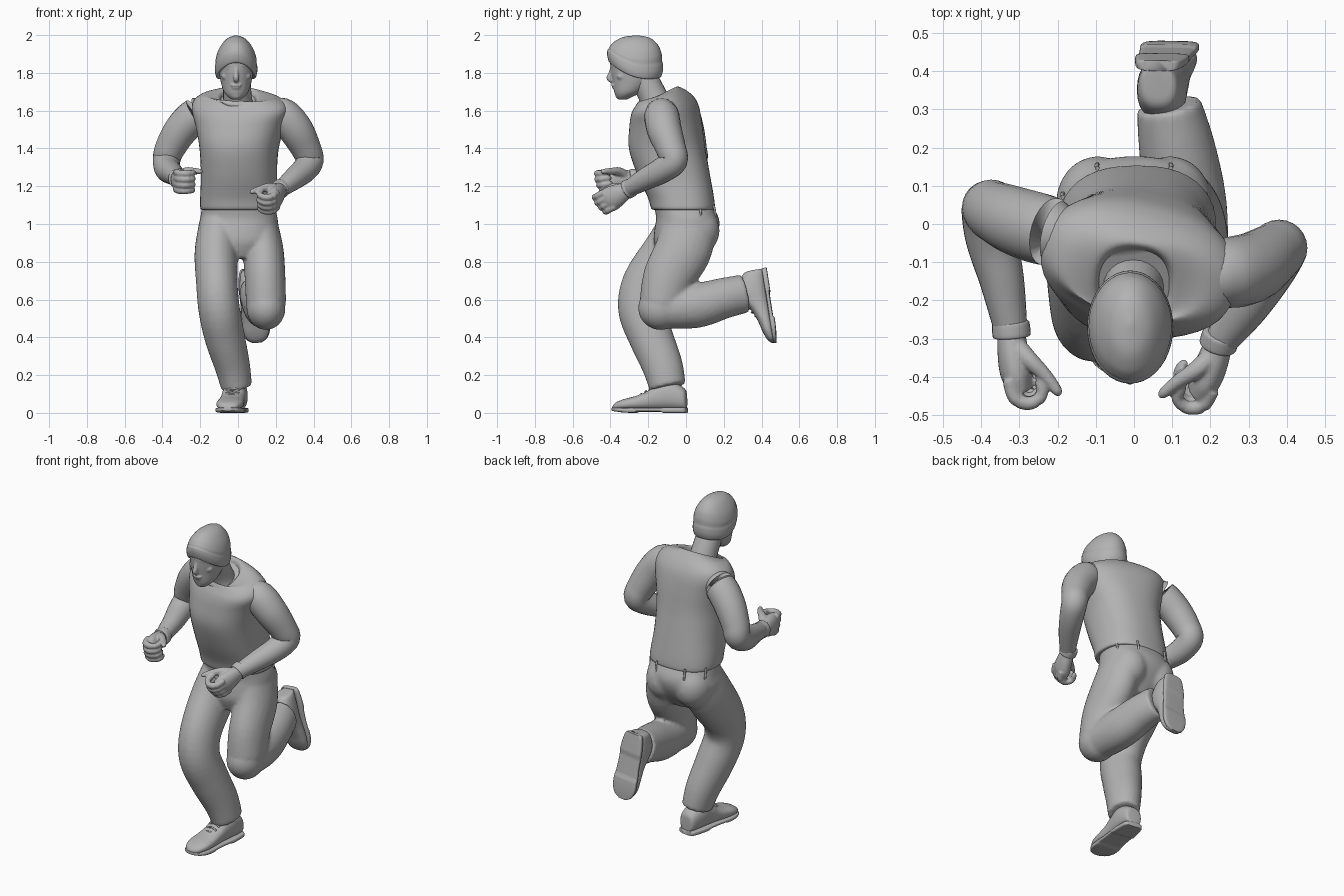
import bpy, bmesh, math
from mathutils import Vector, Matrix

cube = bpy.data.objects.get("Cube")
if cube:
    bpy.data.objects.remove(cube, do_unlink=True)

grey = bpy.data.materials.new("plain grey")
grey.use_nodes = True
grey.diffuse_color = (0.45, 0.45, 0.45, 1)
grey.node_tree.nodes["Principled BSDF"].inputs["Base Color"].default_value = (0.45, 0.45, 0.45, 1)


def finish(name, bm):
    bmesh.ops.recalc_face_normals(bm, faces=bm.faces)
    mesh = bpy.data.meshes.new(name)
    bm.to_mesh(mesh)
    bm.free()
    mesh.shade_smooth()
    mesh.set_sharp_from_angle(angle=math.radians(50))
    mesh.materials.append(grey)
    obj = bpy.data.objects.new(name, mesh)
    bpy.context.collection.objects.link(obj)
    return obj


def dense(rows, steps=5):
    """Smooth in-between rows through the given ones."""
    out = []
    for i in range(len(rows) - 1):
        quad = [rows[max(i - 1, 0)], rows[i], rows[i + 1], rows[min(i + 2, len(rows) - 1)]]
        for s in range(steps):
            t = s / steps
            out.append([b + 0.5 * t * (c - a + t * (2*a - 5*b + 4*c - d + t * (3*(b - c) + d - a)))
                        for a, b, c, d in zip(*quad)])
    return out + [list(rows[-1])]


def oval(n, power):
    for k in range(n):
        c, s = math.cos(math.tau * k / n), math.sin(math.tau * k / n)
        yield (math.copysign(abs(c) ** (2 / power), c), math.copysign(abs(s) ** (2 / power), s))


def skin(name, rings, matrix=None):
    bm = bmesh.new()
    loops = [[bm.verts.new(p) for p in ring] for ring in rings]
    n = len(loops[0])
    for a, b in zip(loops, loops[1:]):
        for k in range(n):
            bm.faces.new((a[k], a[(k + 1) % n], b[(k + 1) % n], b[k]))
    bm.faces.new(loops[0])
    bm.faces.new(loops[-1])
    if matrix:
        bm.transform(matrix)
    return finish(name, bm)


def tube(name, rows, n=24, matrix=None):
    """Rows: x, y, z, side radius, depth radius; rings follow the path."""
    rows = dense([r if len(r) == 5 else (*r, r[3]) for r in rows])
    pts = [Vector(r[:3]) for r in rows]
    rings = []
    for i, r in enumerate(rows):
        t = (pts[min(i + 1, len(pts) - 1)] - pts[max(i - 1, 0)]).normalized()
        ref = Vector((1, 0, 0)) if abs(t.x) < 0.85 else Vector((0, 0, 1))
        a = (ref - t * ref.dot(t)).normalized()
        b = t.cross(a)
        rings.append([pts[i] + a * r[3] * u + b * r[4] * v for u, v in oval(n, 2)])
    return skin(name, rings, matrix)


def stack(name, rows, n=40, power=2, droop=0):
    """Rows: z, x, y, half width, half depth, twist in degrees, forward rise."""
    rings = []
    for z, x, y, rx, ry, twist, rise in dense(rows):
        turn = Matrix.Rotation(math.radians(twist), 3, 'Z')
        ring = [turn @ Vector((rx * u, ry * v, 0)) for u, v in oval(n, power)]
        rings.append([Vector((x + p.x, y + p.y, z - rise * p.y - droop * p.x * p.x)) for p in ring])
    return skin(name, rings)


def ball(name, centre, radii):
    bm = bmesh.new()
    bmesh.ops.create_uvsphere(bm, u_segments=24, v_segments=14, radius=1,
                              matrix=Matrix.LocRotScale(Vector(centre), None, Vector(radii)))
    return finish(name, bm)


def fuse(name, parts, voxel, smooth):
    """Blend overlapping parts into one soft surface."""
    bm = bmesh.new()
    for part in parts:
        bm.from_mesh(part.data)
        bpy.data.objects.remove(part, do_unlink=True)
    obj = finish(name, bm)
    mod = obj.modifiers.new("blend", 'REMESH')
    mod.mode, mod.voxel_size, mod.use_smooth_shade = 'VOXEL', voxel, True
    mod = obj.modifiers.new("soften", 'SMOOTH')
    mod.factor, mod.iterations = 0.5, smooth


# Trousers: hips, standing right leg, bent left leg
hips = stack("hips", [(1.1, 0, -.015, .19, .155, 0, 0), (1.03, .005, .008, .205, .166, 0, 0),
                      (.97, 0, .003, .212, .17, 0, 0), (.9, 0, -.015, .195, .155, 0, 0),
                      (.82, 0, -.03, .11, .11, 0, 0)], power=2.3)
right_leg = tube("right_leg", [(-.1, .01, 1, .105, .145), (-.115, -.08, .85, .115, .148),
                               (-.112, -.2, .69, .11, .135), (-.1, -.235, .55, .11, .125),
                               (-.07, -.185, .4, .107, .118), (-.03, -.125, .25, .094, .108),
                               (-.007, -.097, .135, .082, .097)])
thigh = tube("thigh", [(.11, .02, 1, .1, .145), (.133, -.015, .86, .108, .15),
                       (.143, -.09, .72, .108, .137), (.148, -.13, .58, .106, .118)])
knee = ball("knee", (.148, -.135, .555), (.104, .119, .116))
shin = tube("shin", [(.148, -.13, .555, .1, .108), (.135, .05, .567, .108, .118),
                     (.112, .2, .607, .1, .108), (.09, .312, .632, .085, .102)])
seat = [ball("seat", (x, .053, .965), (.11, .125, .13)) for x in (-.095, .095)]
fuse("trousers", [hips, right_leg, thigh, knee, shin] + seat, .011, 5)
for angle in (-120, -55, 25, 62, 118, 155):
    a = math.radians(angle)
    x, y = .205 * math.cos(a), .165 * math.sin(a)
    tube("belt_loop", [(x, y, 1.1, .006), (x * 1.01, y * 1.01 + .006, 1.07, .006), (x, y + .01, 1.035, .006)], 8)

# Sleeveless pullover, leaning forward and twisted at the shoulders
stack("pullover", [(1.075, .008, -.014, .195, .158, 0, 0), (1.085, .008, -.016, .207, .169, 0, 0),
                   (1.14, .006, -.027, .206, .175, 0, 0), (1.26, .005, -.065, .201, .192, -3, 0),
                   (1.4, .006, -.1, .208, .2, -8, 0), (1.52, .012, -.107, .235, .185, -13, -.03),
                   (1.6, .014, -.11, .26, .165, -15, -.1), (1.65, .01, -.113, .247, .138, -15, -.16),
                   (1.68, .005, -.127, .195, .115, -12, -.25), (1.68, 0, -.148, .125, .105, -8, -.45),
                   (1.67, 0, -.155, .1, .096, -6, -.52), (1.65, 0, -.155, .092, .088, 0, -.52)], power=2.4)

# Arms, glove cuffs and hands
ARMS = {
    "left": ([(.18, -.135, 1.6, .06), (.235, -.13, 1.58, .09), (.305, -.115, 1.5, .092),
              (.36, -.08, 1.4, .08), (.38, -.065, 1.335, .073), (.35, -.125, 1.285, .068),
              (.29, -.22, 1.235, .058), (.22, -.315, 1.18, .042)], (-.27, -.85, -.48), -1),
    "right": ([(-.16, -.035, 1.6, .06), (-.22, -.02, 1.58, .09), (-.3, .005, 1.5, .09),
               (-.36, .03, 1.4, .08), (-.378, .037, 1.335, .073), (-.372, -.04, 1.29, .068),
               (-.345, -.15, 1.265, .058), (-.32, -.29, 1.24, .042)], (.08, -1, -.12), 1),
}
for side, (path, forward, inward) in ARMS.items():
    tube(side + "_arm", path)
    wrist = Vector(path[-1][:3])
    f = Vector(forward).normalized()
    m = Vector((inward, 0, 0))
    m = (m - f * m.dot(f)).normalized()
    u = f.cross(m) * -inward
    u = u if u.z > 0 else -u

    def at(a, b, c):
        return wrist + f * a + u * b + m * c

    cuff = [(*at(a, 0, 0), r) for a, r in ((-.035, .044), (-.03, .049), (0, .05), (.006, .045))]
    tube(side + "_glove_cuff", cuff)
    parts = [tube("palm", [(*at(a, 0, c), d, h) for a, c, d, h in
                           ((-.01, 0, .036, .04), (.05, 0, .041, .058), (.105, .005, .042, .066),
                            (.15, .015, .028, .055))])]
    for i in range(4):
        h = .048 - .031 * i
        reach = (.01, .012, .006, -.004)[i]
        parts.append(tube("finger", [(*at(a + reach, h, c), r) for a, c, r in
                                     ((.1, -.016, .018), (.15, -.004, .019), (.168, .032, .018),
                                      (.15, .066, .016), (.115, .066, .015), (.1, .058, .007))], 12))
    parts.append(tube("thumb", [(*at(a, b, c), r) for a, b, c, r in
                                ((.03, .02, .01, .028), (.065, .045, .042, .024),
                                 (.11, .052, .082, .018), (.15, .055, .108, .014), (.16, .055, .118, .006))], 12))
    fuse(side + "_hand", parts, .005, 5)

# Neck, head and face
tube("neck", [(0, -.15, 1.59, .09), (-.003, -.172, 1.67, .076), (-.008, -.23, 1.78, .074)])
face = [stack("skull", [(1.658, -.01, -.335, .022, .022, 0, 0), (1.675, -.01, -.325, .045, .045, 0, 0),
                        (1.7, -.01, -.305, .065, .075, 0, 0), (1.75, -.01, -.282, .081, .106, 0, 0),
                        (1.8, -.01, -.275, .09, .122, 0, 0), (1.86, -.01, -.27, .096, .132, 0, 0),
                        (1.9, -.01, -.27, .09, .125, 0, 0)]),
        tube("nose", [(-.01, -.39, 1.84, .009), (-.01, -.397, 1.805, .011),
                      (-.01, -.406, 1.772, .015), (-.01, -.39, 1.757, .012)], 12),
        ball("chin", (-.01, -.352, 1.682), (.03, .022, .022)),
        ball("upper_lip", (-.01, -.383, 1.734), (.03, .013, .008)),
        ball("lower_lip", (-.01, -.378, 1.721), (.025, .013, .008))]
for s in (-1, 1):
    face.append(tube("brow", [(-.01 + s * x, y, z, .008) for x, y, z in
                              ((.01, -.392, 1.838), (.04, -.384, 1.842), (.068, -.357, 1.836))], 12))
    face.append(ball("cheek", (-.01 + s * .052, -.343, 1.782), (.026, .025, .022)))
    ball("eye", (-.01 + s * .034, -.376, 1.818), (.015, .011, .007))
fuse("head", face, .005, 4)

# Knitted cap with a folded band, low over the ears and nape
stack("cap", [(1.815, -.01, -.272, .09, .122, 0, .3), (1.818, -.01, -.271, .104, .137, 0, .3),
              (1.85, -.01, -.27, .112, .147, 0, .29), (1.88, -.01, -.269, .112, .147, 0, .26),
              (1.895, -.01, -.268, .109, .142, 0, .23), (1.92, -.01, -.266, .107, .137, 0, .15),
              (1.955, -.01, -.264, .092, .117, 0, .08), (1.987, -.01, -.262, .055, .072, 0, .03),
              (1.999, -.01, -.262, .004, .005, 0, 0)], droop=3.6)


# Lace-up shoes, built flat with the heel at the origin
PROFILE = [(0, .025, .085), (-.012, .05, .13), (-.09, .064, .17), (-.16, .064, .15), (-.21, .065, .115),
           (-.27, .07, .09), (-.33, .069, .074), (-.375, .05, .056), (-.395, .018, .036)]


def shoe(side, origin, toe, up):
    y = -Vector(toe).normalized()
    z = Vector(up)
    z = (z - y * z.dot(y)).normalized()
    matrix = Matrix((y.cross(z), y, z)).transposed().to_4x4()
    matrix.translation = Vector(origin)
    rows = dense(PROFILE)
    upper = [[Vector((w * u, p, .015 + (h - .015) * (v + 1) / 2)) for u, v in oval(28, 2.4)] for p, w, h in rows]
    skin(side + "_shoe", upper, matrix)
    sole = []
    for p, w, h in rows:
        lift = .012 * max(0, (-p - .28) / .12) ** 2 + (.006 if -.27 < p < -.13 else 0)
        sole.append([Vector(((w + .005) * u, p * 1.01 + .002, lift + (.028 - lift) * (v + 1) / 2))
                     for u, v in oval(28, 5)])
    skin(side + "_sole", sole, matrix)
    for i in range(4):
        p, h = -.17 - .024 * i, .147 - .0155 * i
        tube(side + "_lace", [(x, p, h - abs(x) * .35, .005) for x in (-.036, 0, .036)], 8, matrix)


shoe("right", (.0, .003, 0), (-.055, -.39, 0), (0, 0, 1))
shoe("left", (.062, .428, .765), (.04, .06, -.38), (0, -1, -.15))
